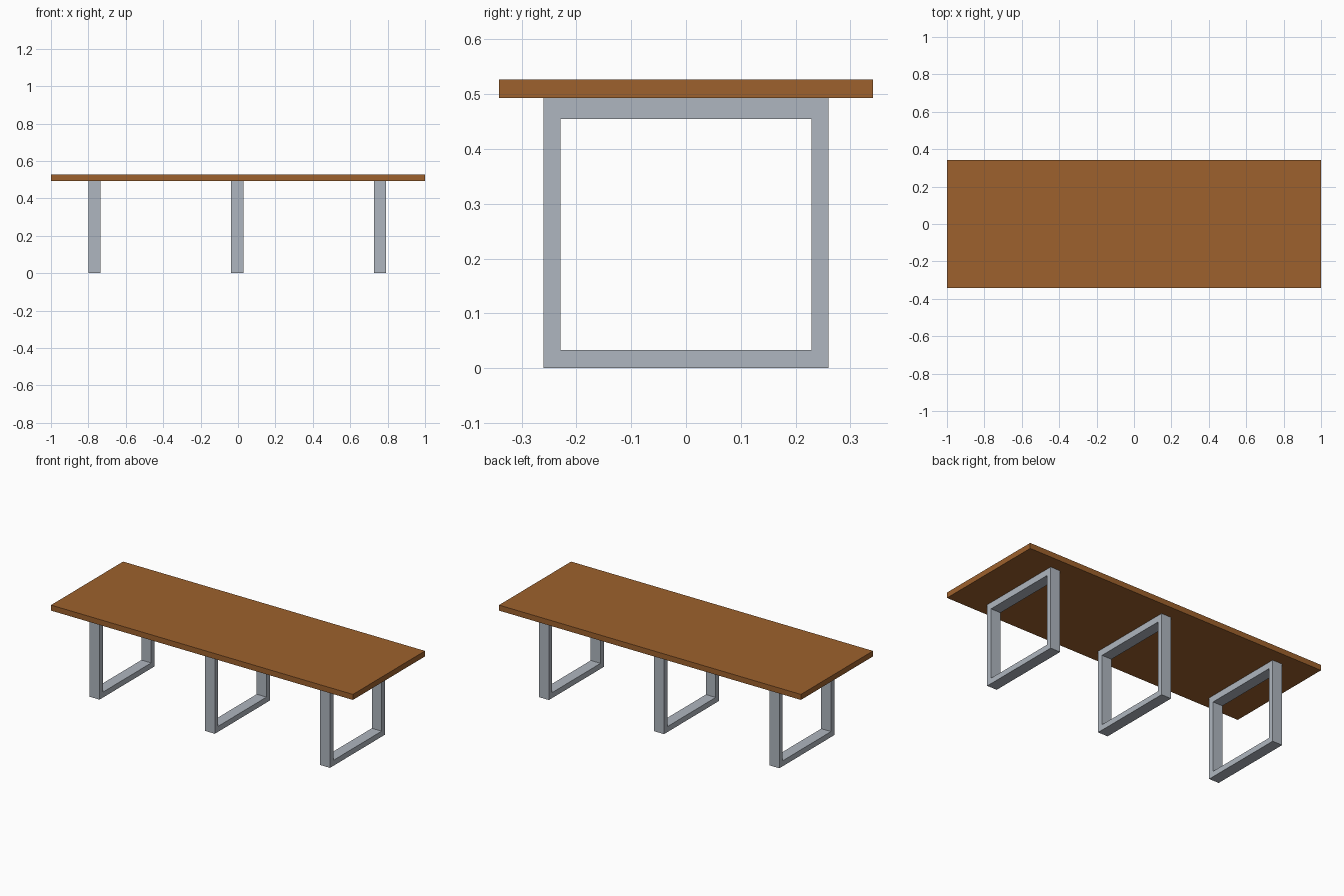
import bpy, bmesh

if "Cube" in bpy.data.objects:
    bpy.data.objects.remove(bpy.data.objects["Cube"])


def material(name, rgb):
    m = bpy.data.materials.new(name)
    m.diffuse_color = (*rgb, 1.0)
    m.use_nodes = True
    m.node_tree.nodes["Principled BSDF"].inputs["Base Color"].default_value = m.diffuse_color
    return m


def finish(name, bm, mat):
    bmesh.ops.recalc_face_normals(bm, faces=bm.faces[:])
    me = bpy.data.meshes.new(name)
    bm.to_mesh(me)
    bm.free()
    me.materials.append(mat)
    ob = bpy.data.objects.new(name, me)
    bpy.context.collection.objects.link(ob)
    return ob


def rect(half_y, z0, z1):
    return [(-half_y, z0), (half_y, z0), (half_y, z1), (-half_y, z1)]


wood = material("brown wood", (0.34, 0.12, 0.026))
steel = material("grey steel", (0.43, 0.468, 0.523))

# Table top slab
bm = bmesh.new()
bmesh.ops.create_cube(bm, size=1.0)
for v in bm.verts:
    v.co = (v.co.x * 2.0, v.co.y * 0.682, 0.51 + v.co.z * 0.033)
finish("table_top", bm, wood)


# Closed rectangular leg frame, extruded along x
def leg_frame(name, x, width=0.065):
    bm = bmesh.new()
    outer = [bm.verts.new((x - width / 2, y, z)) for y, z in rect(0.26, 0.0, 0.4935)]
    inner = [bm.verts.new((x - width / 2, y, z)) for y, z in rect(0.229, 0.033, 0.455)]
    for i in range(4):
        j = (i + 1) % 4
        bm.faces.new((outer[i], outer[j], inner[j], inner[i]))
    ext = bmesh.ops.extrude_face_region(bm, geom=bm.faces[:])["geom"]
    moved = [g for g in ext if isinstance(g, bmesh.types.BMVert)]
    bmesh.ops.translate(bm, verts=moved, vec=(width, 0, 0))
    finish(name, bm, steel)


for name, x in (("left", -0.768), ("middle", -0.004), ("right", 0.759)):
    leg_frame(name + "_leg_frame", x)
